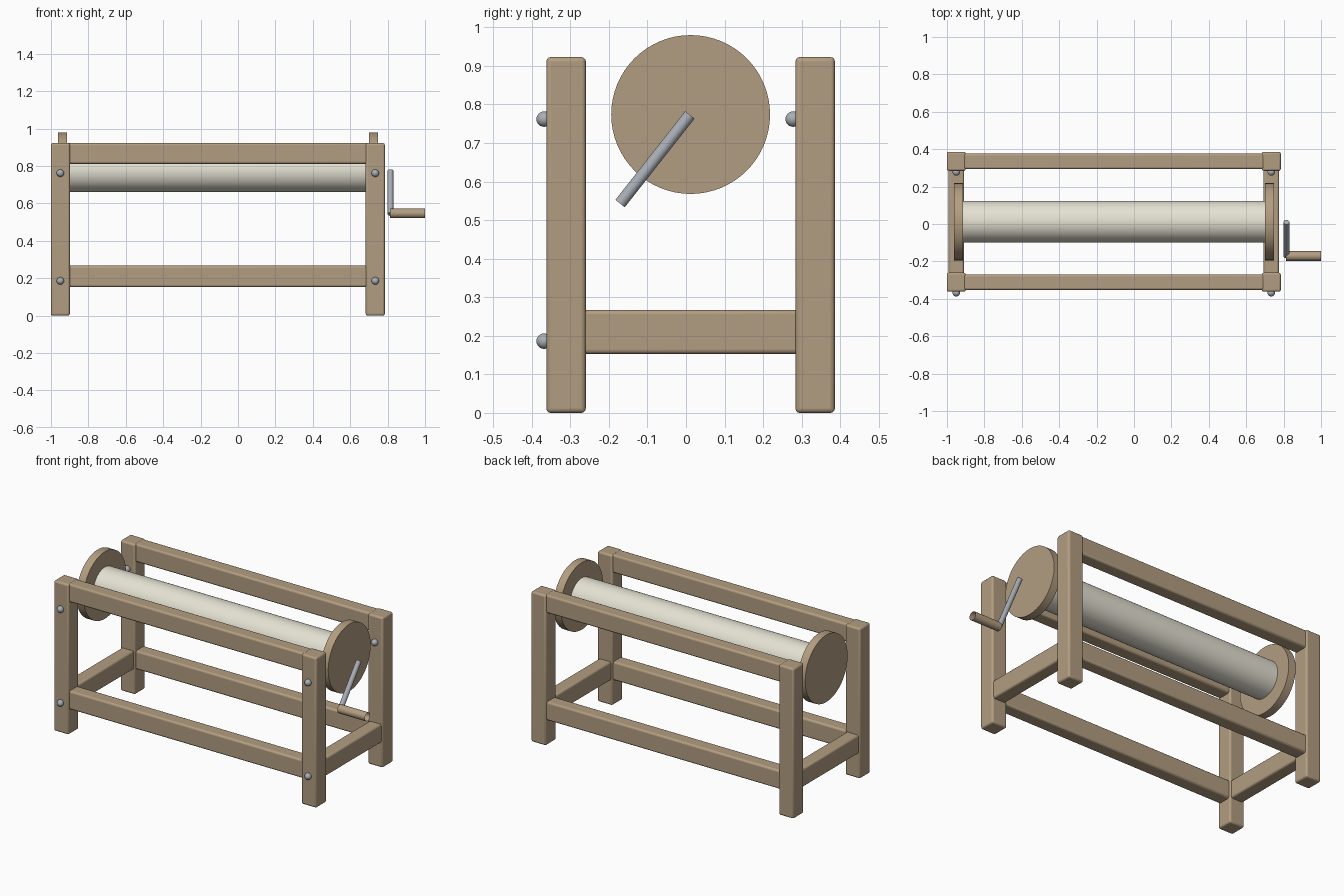
import bpy, math
from mathutils import Vector

if "Cube" in bpy.data.objects:
    bpy.data.objects.remove(bpy.data.objects["Cube"])


def mat(name, rgb):
    m = bpy.data.materials.new(name)
    m.diffuse_color = (*rgb, 1)
    m.use_nodes = True
    m.node_tree.nodes["Principled BSDF"].inputs["Base Color"].default_value = m.diffuse_color
    return m


WOOD = mat("wood", (0.45, 0.34, 0.22))
CLOTH = mat("roll", (0.78, 0.76, 0.65))
METAL = mat("metal", (0.40, 0.43, 0.47))


def finish(ob, name, material):
    ob.name = name
    ob.data.materials.append(material)
    bpy.ops.object.shade_smooth_by_angle(angle=math.radians(40))
    return ob


def beam(name, x, y, z):
    """Rounded timber spanning the (min, max) pairs x, y and z."""
    spans = (x, y, z)
    bpy.ops.mesh.primitive_cube_add(size=1, location=[(a + b) / 2 for a, b in spans])
    ob = bpy.context.object
    ob.scale = [b - a for a, b in spans]
    bpy.ops.object.transform_apply(location=False, rotation=False, scale=True)
    bev = ob.modifiers.new("rounded_edges", 'BEVEL')
    bev.width = 0.011
    bev.segments = 3
    return finish(ob, name, WOOD)


def rod(name, a, b, r, material, fill='NGON', sides=48):
    """Cylinder from point a to point b."""
    a, b = Vector(a), Vector(b)
    bpy.ops.mesh.primitive_cylinder_add(
        radius=r, depth=(b - a).length, vertices=sides, end_fill_type=fill,
        location=(a + b) / 2, rotation=(b - a).to_track_quat('Z', 'Y').to_euler())
    return finish(bpy.context.object, name, material)


XS = {"left": -0.95, "right": 0.734}
YS = {"front": -0.311, "back": 0.335}
P, R = 0.051, 0.0415          # half widths of posts and rails
LOW, HIGH = (0.153, 0.267), (0.812, 0.923)

# Posts with a bolt head on each forward face
for side, x in XS.items():
    for end, y in YS.items():
        beam(f"{end}_{side}_post", (x - P, x + P), (y - P, y + P), (0, 0.923))
        for level, z in (("lower", 0.186), ("upper", 0.762)):
            bpy.ops.mesh.primitive_uv_sphere_add(
                segments=24, ring_count=12, radius=0.02, location=(x, y - P - 0.006, z))
            finish(bpy.context.object, f"{end}_{side}_{level}_bolt", METAL)

# Long rails, front and back, low and high
for end, y in YS.items():
    for level, z in (("lower", LOW), ("upper", HIGH)):
        beam(f"{end}_{level}_rail", (XS["left"] + P - 0.015, XS["right"] - P + 0.015),
             (y - R, y + R), z)

# Short side rails
for side, x in XS.items():
    beam(f"{side}_side_rail", (x - R, x + R),
         (YS["front"] + P - 0.015, YS["back"] - P + 0.015), LOW)

# Roller with end discs
CY, CZ = 0.012, 0.774
rod("roller", (-0.93, CY, CZ), (0.715, CY, CZ), 0.112, CLOTH)
rod("left_disc", (-0.963, CY, CZ), (-0.914, CY, CZ), 0.206, WOOD, sides=64)
rod("right_disc", (0.70, CY, CZ), (0.749, CY, CZ), 0.206, WOOD, sides=64)

# Crank arm and open tubular grip
rod("crank_arm", (0.815, 0.010, 0.773), (0.815, -0.171, 0.543), 0.0155, METAL, sides=24)
rod("crank_grip", (0.813, -0.171, 0.547), (1.0, -0.171, 0.547), 0.026, WOOD, 'NOTHING', 32)
